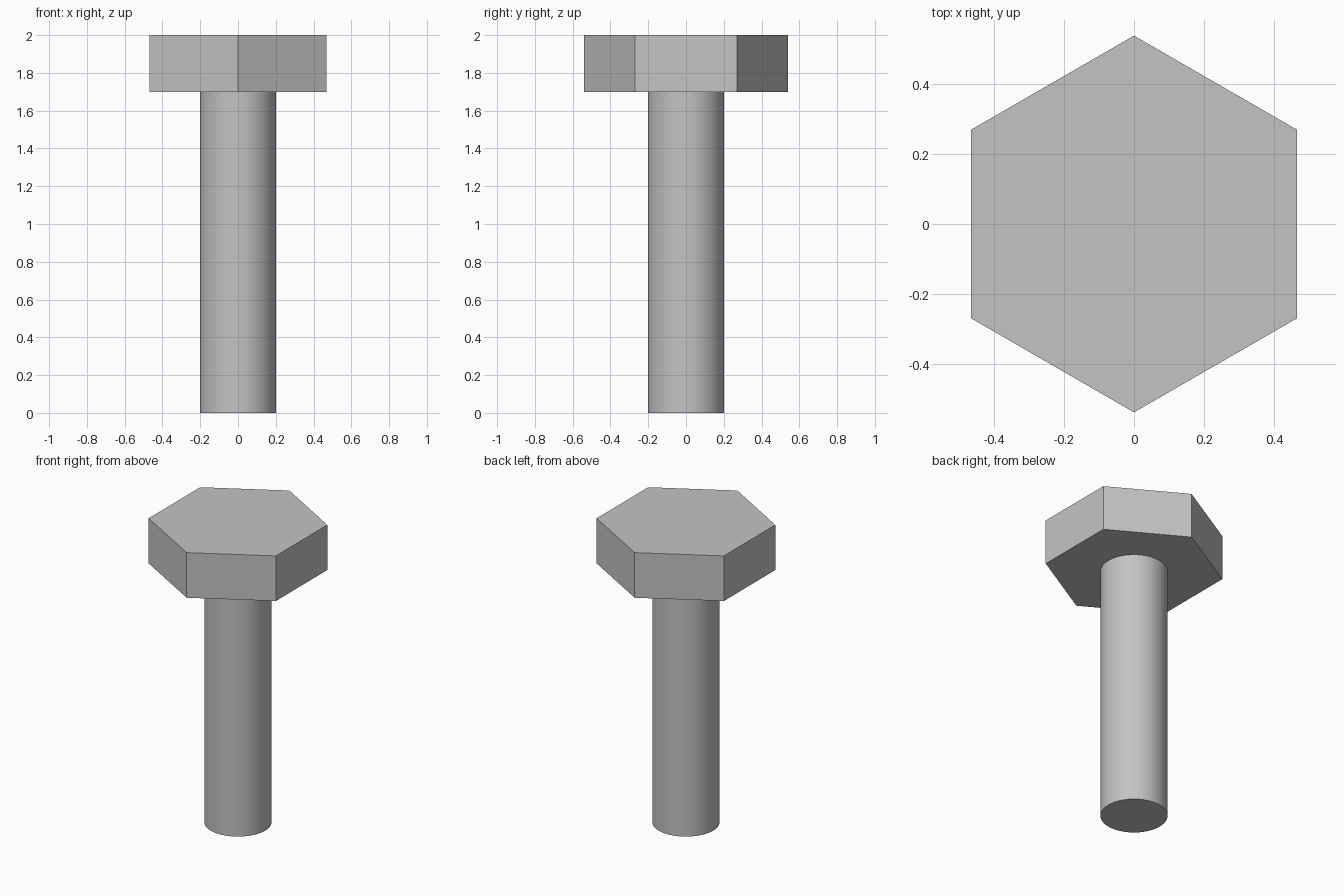
import bpy
import math

cube = bpy.data.objects.get("Cube")
if cube:
    bpy.data.objects.remove(cube, do_unlink=True)

HEAD_BOTTOM, TOP = 1.7, 2.0

# Plain grey metal
steel = bpy.data.materials.new("grey steel")
steel.use_nodes = True
grey = (0.55, 0.55, 0.55, 1.0)
steel.diffuse_color = grey
steel.node_tree.nodes["Principled BSDF"].inputs["Base Color"].default_value = grey


def prism(name, sides, radius, bottom, top):
    bpy.ops.mesh.primitive_cylinder_add(
        vertices=sides, radius=radius, depth=top - bottom,
        location=(0, 0, (bottom + top) / 2))
    part = bpy.context.object
    part.name = name
    part.data.materials.append(steel)
    return part


# Hexagonal head with corners toward front and back
prism("hex_head", 6, 0.54, HEAD_BOTTOM, TOP)

# Round smooth shank
prism("shank", 64, 0.202, 0, HEAD_BOTTOM)
bpy.ops.object.shade_smooth_by_angle(angle=math.radians(30))
